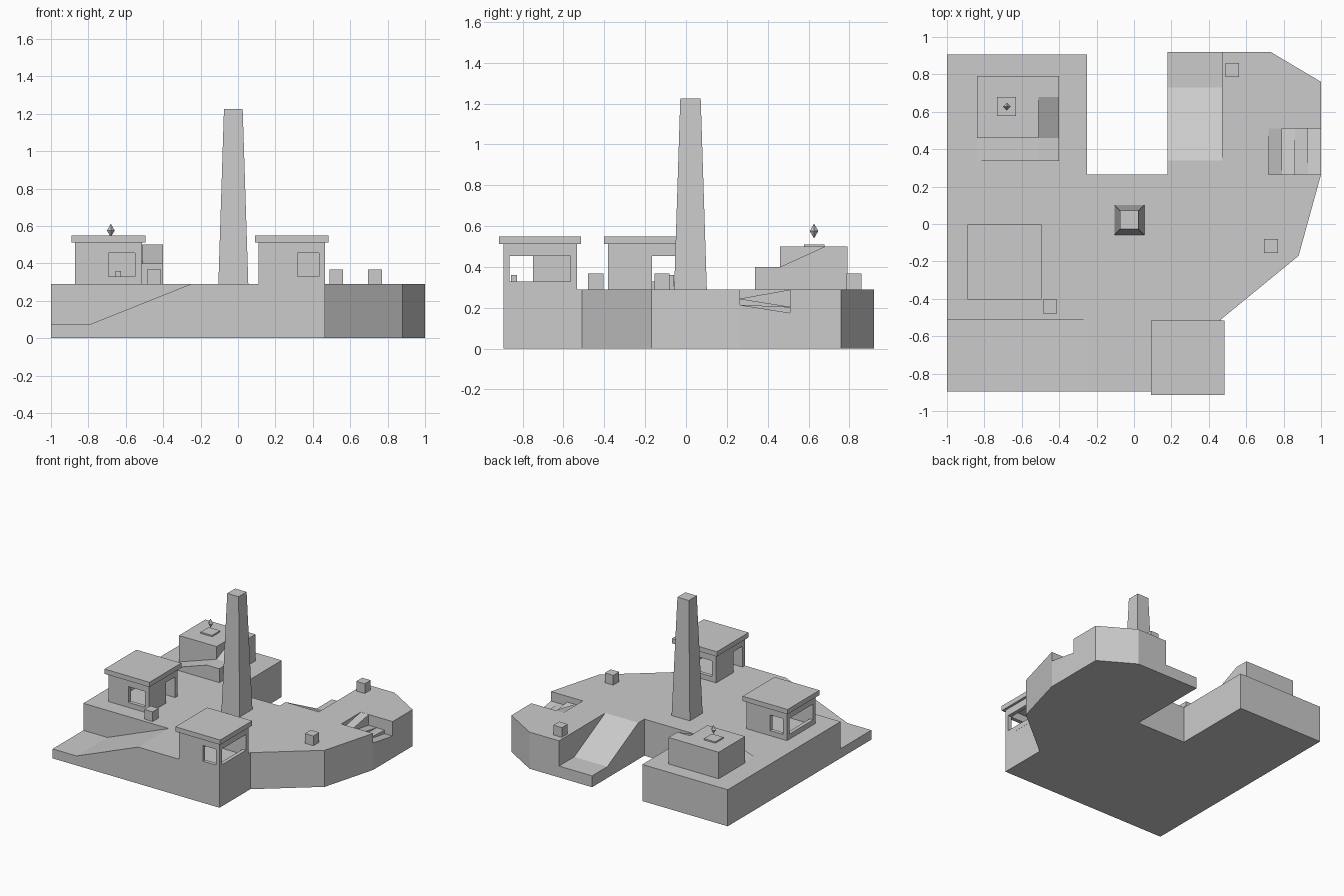
import bpy, bmesh
from math import pi
from mathutils import Matrix, Vector

if "Cube" in bpy.data.objects:
    bpy.data.objects.remove(bpy.data.objects["Cube"])

G = 0.29  # plateau height


def finish(name, bm):
    bmesh.ops.recalc_face_normals(bm, faces=bm.faces)
    me = bpy.data.meshes.new(name)
    bm.to_mesh(me)
    bm.free()
    ob = bpy.data.objects.new(name, me)
    bpy.context.collection.objects.link(ob)
    return ob


def prism(name, pts, axis, a, b):
    """Extrude a 2D profile along axis from a to b."""
    def place(p, t):
        return {'x': (t, p[0], p[1]), 'y': (p[0], t, p[1]), 'z': (p[0], p[1], t)}[axis]
    bm = bmesh.new()
    lo = [bm.verts.new(place(p, a)) for p in pts]
    hi = [bm.verts.new(place(p, b)) for p in pts]
    bm.faces.new(lo)
    bm.faces.new(hi)
    n = len(pts)
    for i in range(n):
        j = (i + 1) % n
        bm.faces.new((lo[i], lo[j], hi[j], hi[i]))
    return finish(name, bm)


def box(name, x0, x1, y0, y1, z0, z1):
    return prism(name, [(x0, y0), (x1, y0), (x1, y1), (x0, y1)], 'z', z0, z1)


def cone(name, x, y, z0, z1, r0, r1, spin=pi / 4):
    bm = bmesh.new()
    m = Matrix.Translation((x, y, (z0 + z1) / 2)) @ Matrix.Rotation(spin, 4, 'Z')
    bmesh.ops.create_cone(bm, cap_ends=True, segments=4, radius1=r0, radius2=r1,
                          depth=z1 - z0, matrix=m)
    return finish(name, bm)


def cut(ob, cutters):
    for c in cutters:
        c.hide_render = True
        m = ob.modifiers.new("cut", 'BOOLEAN')
        m.operation = 'DIFFERENCE'
        m.solver = 'EXACT'
        m.object = c
        bpy.context.view_layer.objects.active = ob
        bpy.ops.object.modifier_apply(modifier=m.name)
        bpy.data.objects.remove(c)


# Plateau
outline = [(-1, -.895), (.465, -.895), (.465, -.51), (.88, -.17), (1, .265), (1, .76),
           (.73, .92), (.18, .92), (.18, .265), (-.25, .265), (-.25, .905), (-1, .905)]
plateau = prism("plateau", outline, 'z', 0, G)

# Front ramp, back ramp and zigzag side steps, carved out of the plateau
cutters = [
    prism("front_ramp_cut", [(-1.2, .075), (-.79, .075), (-.25, G), (-.25, .5), (-1.2, .5)],
          'y', -1.1, -.51),
    prism("back_ramp_cut", [(1.1, .09), (.73, .09), (.34, G), (.34, .5), (1.1, .5)],
          'x', 0, .47)]
treads = [(.245, .289), (.244, .205), (.215, .204), (.214, .175)]
for i, (za, zb) in enumerate(treads):
    cutters.append(prism("step_cut", [(.265, za), (.51, zb), (.51, .5), (.265, .5)],
                         'x', .72 + .07 * i, 1.1))
cut(plateau, cutters)


def hut(name, cx, cy, turn):
    """Guard hut with wide window on +x, door on -x, small windows front and back."""
    hx, hy, w = .178, .18, .03
    walls = box(name + "_walls", -hx, hx, -hy, hy, G, .515)
    cut(walls, [
        box("cavity", -hx + w, hx - w, -hy + w, hy - w, .2, .6),
        box("wide_window", hx - .06, hx + .1, -.149, .149, .33, .455),
        box("door", -hx - .1, -hx + .06, -.149, -.035, .25, .455),
        box("front_window", .03, .145, -hy - .1, -hy + .06, .33, .455),
        box("back_window", -.142, 0, hy - .06, hy + .1, .33, .455)])
    roof = box(name + "_roof", -.197, .197, -.2, .2, .512, .55)
    item = box(name + "_stool", -.068, -.038, -.143, -.113, G, .36)
    m = Matrix.Translation((cx, cy, 0)) @ Matrix.Rotation(turn, 4, 'Z')
    for ob in (walls, roof, item):
        ob.data.transform(m)


hut("front_hut", .2875, -.715, 0)
hut("left_hut", -.6925, -.2025, pi)

# Central tapered tower
cone("tower", -.025, .022, G, 1.225, .08 * 2 ** .5, .05 * 2 ** .5)

# Shrine block with wrapping ramps
box("shrine_block", -.84, -.51, .46, .79, G, .5)
prism("shrine_front_ramp", [(-.84, G), (-.40, G), (-.40, .4), (-.51, .4)], 'y', .338, .46)
prism("shrine_side_ramp", [(.46, G), (.79, G), (.79, .5), (.68, .5), (.46, .4)],
      'x', -.51, -.40)

# Pedestal plate and floating gem
box("pedestal", -.732, -.632, .578, .678, .5, .511)
bm = bmesh.new()
bmesh.ops.create_icosphere(bm, subdivisions=1, radius=1)
bm.clear()
top, bot = bm.verts.new((-.68, .627, .612)), bm.verts.new((-.68, .627, .54))
ring = [bm.verts.new(Vector((-.68, .627, .576)) + Vector(d) * .021)
        for d in ((1, 0, 0), (0, 1, 0), (-1, 0, 0), (0, -1, 0))]
for i in range(4):
    for tip in (top, bot):
        bm.faces.new((ring[i], ring[(i + 1) % 4], tip))
finish("gem", bm)

# Crates
for i, (x, y) in enumerate([(.525, .823), (.732, -.117), (-.45, -.442)]):
    box(f"crate_{i + 1}", x - .037, x + .037, y - .037, y + .037, G, G + .077)
